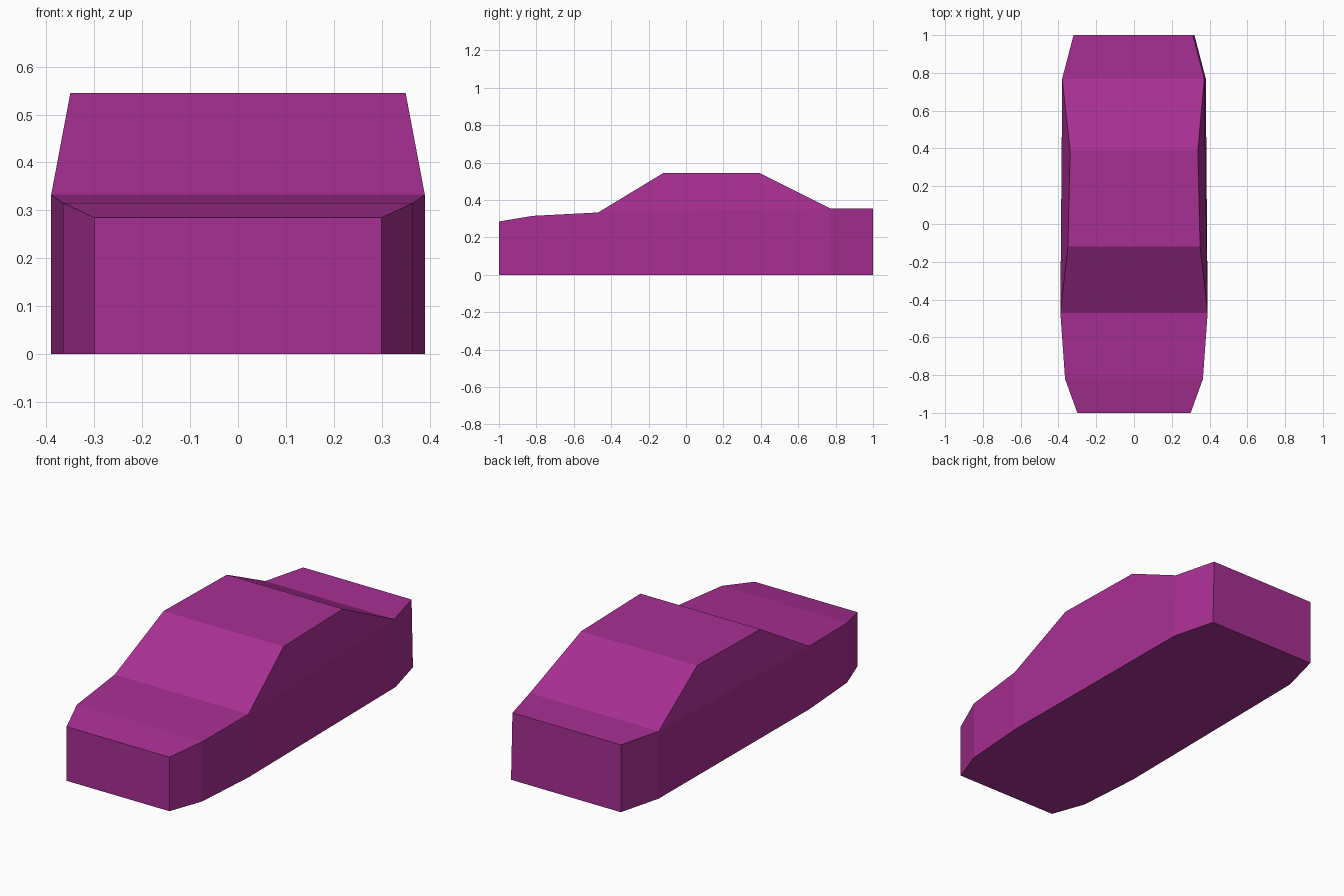
import bpy
import bmesh

cube = bpy.data.objects.get("Cube")
if cube:
    bpy.data.objects.remove(cube, do_unlink=True)

# Paint
paint = bpy.data.materials.new("purple_paint")
paint.use_nodes = True
colour = (0.39, 0.028, 0.29, 1)
paint.diffuse_color = colour
bsdf = next(n for n in paint.node_tree.nodes if n.type == 'BSDF_PRINCIPLED')
bsdf.inputs["Base Color"].default_value = colour
bsdf.inputs["Roughness"].default_value = 0.8

# Body stations from nose to tail: y, half width, top height, inward lean of left top
stations = [
    (-1.0, 0.30, 0.285, 0.0),
    (-0.82, 0.365, 0.315, 0.0),
    (-0.47, 0.39, 0.333, 0.0),
    (0.77, 0.38, 0.355, 0.008),
    (1.0, 0.32, 0.355, 0.008),
]

bm = bmesh.new()
rings = []
for y, w, top, lean in stations:
    corners = [(-w, y, 0), (w, y, 0), (w - lean, y, top), (-w, y, top)]
    rings.append([bm.verts.new(c) for c in corners])

# Lower body: side and deck faces between stations, closed at nose and tail
decks = []
for a, b in zip(rings, rings[1:]):
    for i in (1, 2, 3):
        j = (i + 1) % 4
        face = bm.faces.new((a[i], b[i], b[j], a[j]))
        if i == 2:
            decks.append(face)
bm.faces.new(rings[0])
bm.faces.new(rings[-1][::-1])

# Underside in one piece
bm.faces.new([r[0] for r in rings] + [r[1] for r in reversed(rings)])
bmesh.ops.recalc_face_normals(bm, faces=bm.faces)

# Cabin: raise the middle deck into a tapered roof
roof = bmesh.ops.extrude_discrete_faces(bm, faces=[decks[2]])["faces"][0]
for v in roof.verts:
    front = v.co.y < 0
    side = 1 if v.co.x > 0 else -1
    v.co = (side * (0.35 if front else 0.338), -0.12 if front else 0.39, 0.545)
bmesh.ops.recalc_face_normals(bm, faces=bm.faces)

mesh = bpy.data.meshes.new("car_body")
bm.to_mesh(mesh)
bm.free()
mesh.materials.append(paint)
body = bpy.data.objects.new("car_body", mesh)
bpy.context.collection.objects.link(body)
